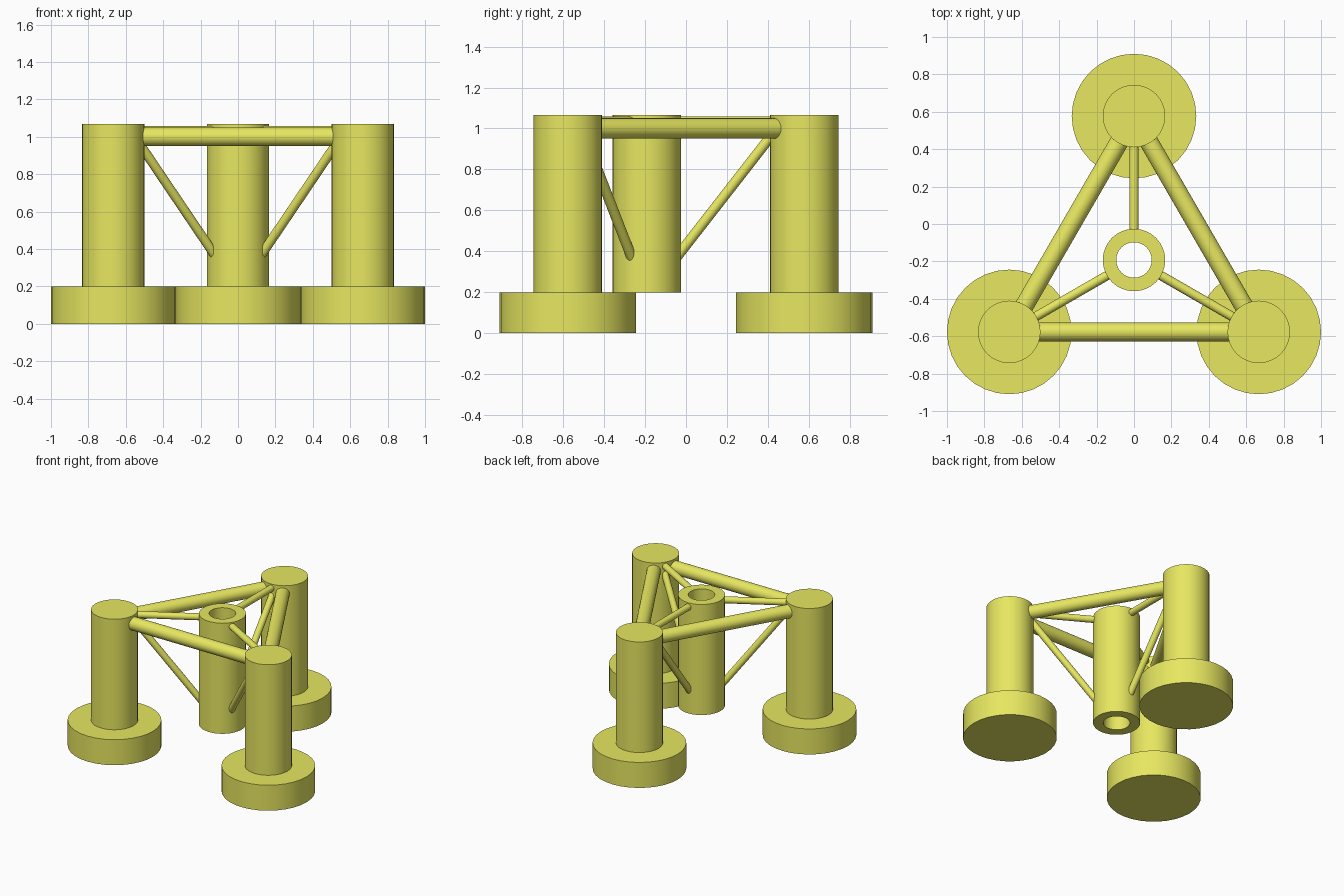
import bpy, bmesh, math
from mathutils import Vector

if "Cube" in bpy.data.objects:
    bpy.data.objects.remove(bpy.data.objects["Cube"])

SIDES = 32
R = 0.167                 # column radius
TOP = 1.067
LEGS = {"left": Vector((-0.667, -0.577, 0)),
        "right": Vector((0.667, -0.577, 0)),
        "back": Vector((0, 0.577, 0))}
HUB = Vector((0, -0.1925, 0))

yellow = bpy.data.materials.new("yellow_paint")
yellow.diffuse_color = (0.8, 0.8, 0.12, 1)
yellow.use_nodes = True
yellow.node_tree.nodes["Principled BSDF"].inputs["Base Color"].default_value = yellow.diffuse_color


def finish(obj, name):
    obj.name = name
    obj.data.materials.append(yellow)
    bpy.ops.object.select_all(action='DESELECT')
    bpy.context.view_layer.objects.active = obj
    obj.select_set(True)
    bpy.ops.object.shade_smooth_by_angle(angle=math.radians(35))


def rod(name, a, b, radius):
    d = b - a
    bpy.ops.mesh.primitive_cylinder_add(
        vertices=SIDES, radius=radius, depth=d.length, location=(a + b) / 2,
        rotation=d.to_track_quat('Z', 'Y').to_euler())
    finish(bpy.context.object, name)


def brace(name, a, b, za, zb, radius, inset):
    # Runs between two column walls, sunk slightly into each of them
    u = (b - a).normalized() * (R - inset)
    rod(name, a + u + Vector((0, 0, za)), b - u + Vector((0, 0, zb)), radius)


# Three floats with a solid column on each
for side, p in LEGS.items():
    rod(side + "_pontoon", p, p + Vector((0, 0, 0.2)), 0.333)
    rod(side + "_column", p + Vector((0, 0, 0.2)), p + Vector((0, 0, TOP)), R)

# Hollow central tube, a revolved rectangular section
bm = bmesh.new()
section = [bm.verts.new((r, 0, z)) for r, z in
           ((0.095, 0.2), (R, 0.2), (R, TOP), (0.095, TOP))]
edges = [bm.edges.new((section[i], section[(i + 1) % 4])) for i in range(4)]
bmesh.ops.spin(bm, geom=section + edges, cent=(0, 0, 0), axis=(0, 0, 1),
               angle=math.tau, steps=SIDES, use_merge=True)
bmesh.ops.remove_doubles(bm, verts=bm.verts, dist=1e-4)
bmesh.ops.recalc_face_normals(bm, faces=bm.faces)
mesh = bpy.data.meshes.new("central_tube")
bm.to_mesh(mesh)
bm.free()
tube = bpy.data.objects.new("central_tube", mesh)
tube.location = HUB
bpy.context.collection.objects.link(tube)
finish(tube, "central_tube")

# Thick horizontal braces around the triangle
for a, b in (("left", "right"), ("right", "back"), ("back", "left")):
    brace(f"{a}_{b}_main_brace", LEGS[a], LEGS[b], 1.0, 1.0, 0.05, 0.015)

# Thin horizontal and diagonal braces to the central tube
for side, p in LEGS.items():
    brace(side + "_upper_strut", p, HUB, 1.033, 1.033, 0.025, 0.01)
    brace(side + "_diagonal_strut", p, HUB, 0.995, 0.359, 0.025, 0.03)
